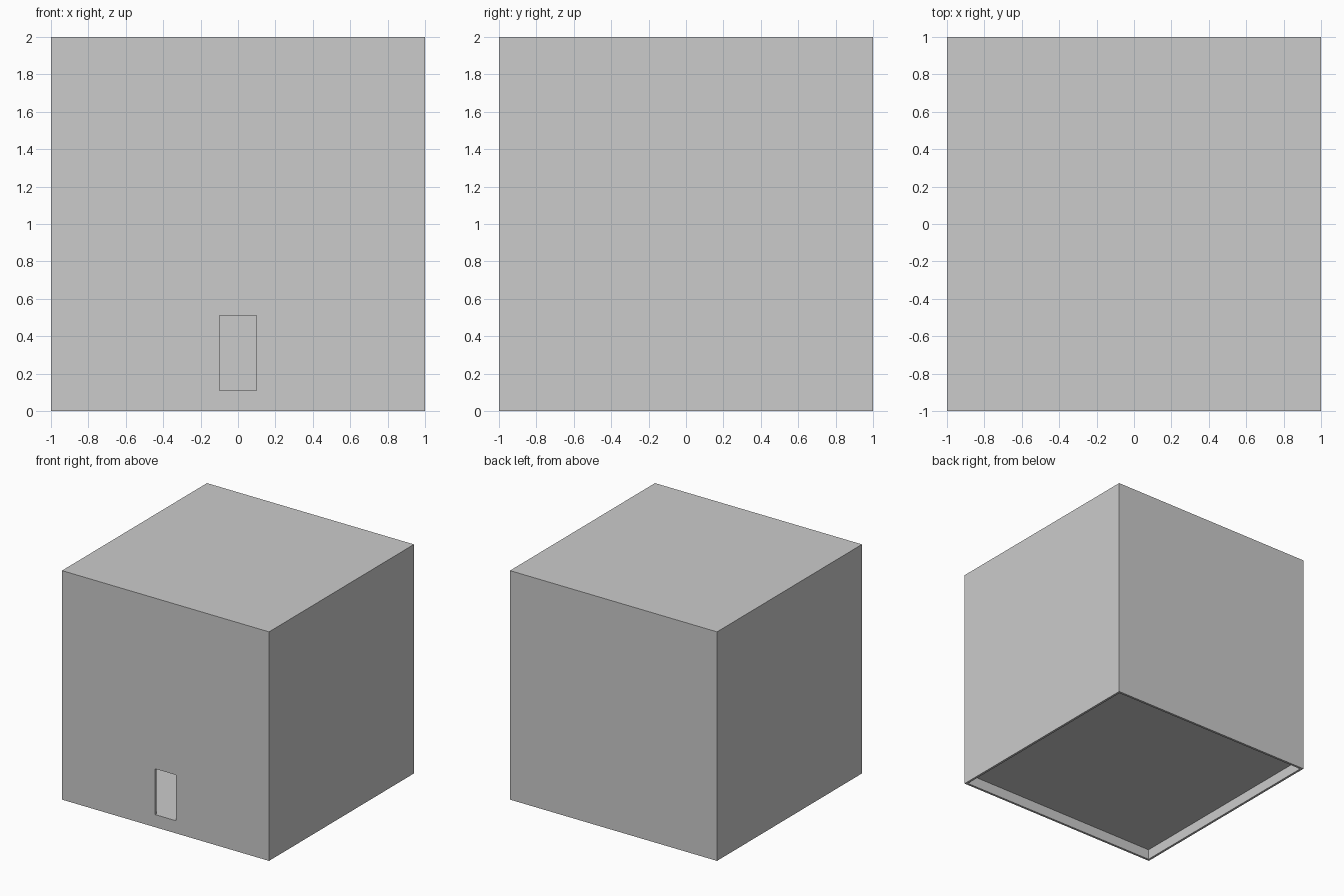
import bpy

if "Cube" in bpy.data.objects:
    bpy.data.objects.remove(bpy.data.objects["Cube"])

T = 0.02          # wall thickness
FLOOR = 0.11      # floor top
DOOR_W, DOOR_H = 0.2, 0.4


def box(name, x, y, z):
    """Box from (min, max) ranges."""
    bpy.ops.mesh.primitive_cube_add(
        size=1, location=[(a + b) / 2 for a, b in (x, y, z)])
    ob = bpy.context.object
    ob.name = name
    ob.scale = [b - a for a, b in (x, y, z)]
    bpy.ops.object.transform_apply(location=True, scale=True)
    return ob


# Outer shell, hollowed above and below the floor slab, with a doorway
house = box("house_shell", (-1, 1), (-1, 1), (0, 2))
inner = (-1 + T, 1 - T)
cutters = [
    box("room_cutter", inner, inner, (FLOOR, 2 - T)),
    box("base_cutter", inner, inner, (-0.1, FLOOR - T)),
    box("door_cutter", (-DOOR_W / 2, DOOR_W / 2), (-1.1, -1 + T + 0.05),
        (FLOOR, FLOOR + DOOR_H)),
]
for cutter in cutters:
    mod = house.modifiers.new(cutter.name, 'BOOLEAN')
    mod.operation = 'DIFFERENCE'
    mod.solver = 'EXACT'
    mod.object = cutter

# Bake the cuts and remove the helpers
bpy.context.view_layer.objects.active = house
for mod in list(house.modifiers):
    bpy.ops.object.modifier_apply(modifier=mod.name)
for cutter in cutters:
    bpy.data.objects.remove(cutter)
